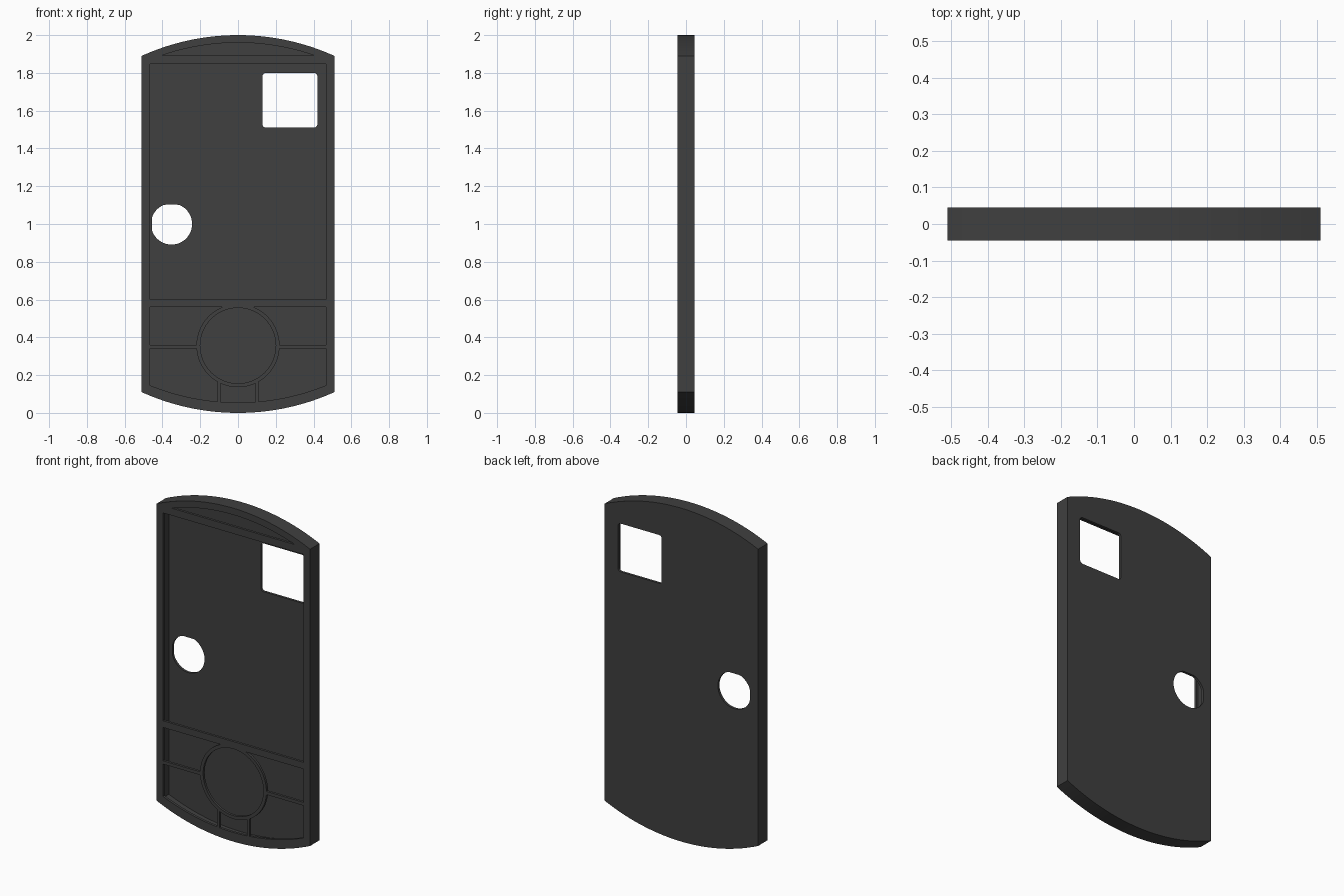
import bpy, bmesh
from math import sin, cos, asin, acos, pi, sqrt

if "Cube" in bpy.data.objects:
    bpy.data.objects.remove(bpy.data.objects["Cube"])

W, H, D = 0.51, 2.0, 0.045      # half width, height, half depth
SAG = 0.11                      # rise of the end arcs
R = (W * W + SAG * SAG) / (2 * SAG)
RING_Z, RING_R = 0.356, 0.22    # ring around the round key
SKIN = 0.015                    # plate thickness


def low(x, off=0.0):
    """Height of the curved bottom edge, moved inwards by off."""
    return off + R - sqrt(R * R - x * x)


def span(a, b, n):
    return [a + (b - a) * i / n for i in range(n + 1)]


def bottom_arc(x0, x1, off, n=32):
    return [(x, low(x, off)) for x in span(x0, x1, n)]


def ring_arc(a0, a1, n=24, r=RING_R, cx=0.0, cz=RING_Z):
    return [(cx + r * cos(a), cz + r * sin(a)) for a in span(a0, a1, n)]


def outline(inset):
    x = W - inset
    b = bottom_arc(-x, x, inset, 48)
    return b + [(px, H - pz) for px, pz in reversed(b)]


def flip(pts):
    return [(-x, z) for x, z in pts]


def prisms(name, items):
    """Object made of (profile, y0, y1) prisms."""
    bm = bmesh.new()
    for pts, y0, y1 in items:
        a = [bm.verts.new((x, y0, z)) for x, z in pts]
        b = [bm.verts.new((x, y1, z)) for x, z in pts]
        bm.faces.new(a)
        bm.faces.new(b[::-1])
        n = len(pts)
        for i in range(n):
            j = (i + 1) % n
            bm.faces.new((a[j], a[i], b[i], b[j]))
    bmesh.ops.recalc_face_normals(bm, faces=bm.faces)
    me = bpy.data.meshes.new(name)
    bm.to_mesh(me)
    bm.free()
    ob = bpy.data.objects.new(name, me)
    bpy.context.collection.objects.link(ob)
    return ob


def cut(target, cutter):
    cutter.hide_render = True
    bpy.context.view_layer.objects.active = target
    m = target.modifiers.new("cut", 'BOOLEAN')
    m.operation, m.solver, m.object = 'DIFFERENCE', 'EXACT', cutter
    bpy.ops.object.modifier_apply(modifier=m.name)
    bpy.data.objects.remove(cutter)


# Outer body and hollow inside
case = prisms("phone_case", [(outline(0), -D, D)])
cut(case, prisms("cavity", [(outline(0.03), -D + SKIN, D - SKIN)]))

# Front openings: screen, speaker slot, round key
X = 0.467
screen = [(-X, 0.60), (X, 0.60), (X, 1.847), (-X, 1.847)]
slot = [(x, H - z) for x, z in bottom_arc(-0.408, 0.408, 0.04)]
round_key = ring_arc(0, 2 * pi, 64, 0.20)[:-1]

# Front openings: side keys and middle key
def ring_a(z):
    return pi - asin((z - RING_Z) / RING_R)

upper_key = [(-X, 0.56)] + ring_arc(ring_a(0.56), ring_a(0.36)) + [(-X, 0.36)]
lower_key = ([(-X, 0.34)] + ring_arc(ring_a(0.34), 2 * pi - acos(-0.108 / RING_R))
             + bottom_arc(-0.108, -X, 0.055, 16))
a = 2 * pi - acos(-0.092 / RING_R)
middle_key = ring_arc(a, 3 * pi - a, 12) + bottom_arc(0.092, -0.092, 0.055, 8)
front = [screen, slot, round_key, upper_key, flip(upper_key),
         lower_key, flip(lower_key), middle_key]

# Back openings: rounded square window and clipped round hole
c, h, r = (0.275, 1.655), 0.145, 0.018
window = []
for k, (sx, sz) in enumerate([(1, 1), (-1, 1), (-1, -1), (1, -1)]):
    window += ring_arc(k * pi / 2, (k + 1) * pi / 2, 6, r,
                       c[0] + sx * (h - r), c[1] + sz * (h - r))
hole = [(max(x, -0.455), min(z, 1.102))
        for x, z in ring_arc(0, 2 * pi, 64, 0.109, -0.352, 1.0)[:-1]]

cut(case, prisms("openings", [(p, -D - 0.05, -D + SKIN + 0.01) for p in front]
                 + [(p, D - SKIN - 0.01, D + 0.05) for p in (window, hole)]))

# Dark finish and smooth curved sides
mat = bpy.data.materials.new("dark_plastic")
mat.diffuse_color = (0.05, 0.05, 0.05, 1)
mat.use_nodes = True
mat.node_tree.nodes["Principled BSDF"].inputs["Base Color"].default_value = mat.diffuse_color
case.data.materials.clear()
case.data.materials.append(mat)
bpy.ops.object.select_all(action='DESELECT')
case.select_set(True)
bpy.context.view_layer.objects.active = case
bpy.ops.object.shade_smooth_by_angle()
